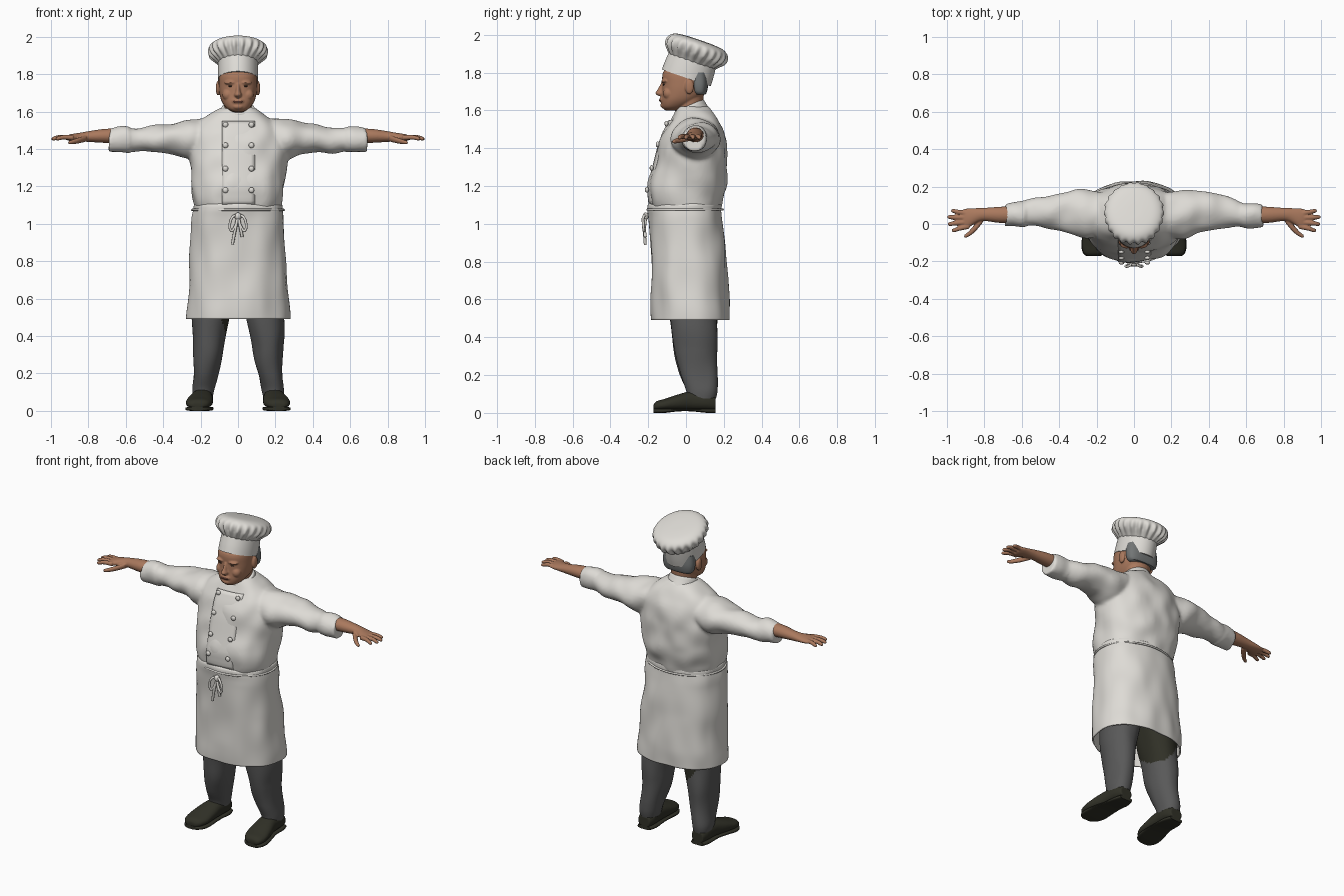
import bpy, bmesh, math
from mathutils import Matrix, Vector, noise

if "Cube" in bpy.data.objects:
    bpy.data.objects.remove(bpy.data.objects["Cube"])


def material(name, r, g, b):
    m = bpy.data.materials.new(name)
    m.use_nodes = True
    m.diffuse_color = (r, g, b, 1)
    bsdf = next(n for n in m.node_tree.nodes if n.type == "BSDF_PRINCIPLED")
    bsdf.inputs["Base Color"].default_value = (r, g, b, 1)
    bsdf.inputs["Roughness"].default_value = 0.8
    return m


white = material("white cloth", 0.73, 0.71, 0.67)
skin = material("skin", 0.4, 0.19, 0.11)
lip = material("lip", 0.27, 0.1, 0.07)
gray = material("gray trouser cloth", 0.1, 0.1, 0.1)
leather = material("dark olive leather", 0.03, 0.03, 0.02)
hair_gray = material("gray hair", 0.17, 0.18, 0.18)
eye_dark = material("dark eye", 0.05, 0.03, 0.02)


def spline(rows, n):
    """Catmull-Rom rows between the given rows."""
    out, last = [], len(rows) - 1
    for i in range(last):
        p = [rows[min(max(i + k, 0), last)] for k in (-1, 0, 1, 2)]
        for s in range(n):
            t = s / n
            out.append([b + 0.5 * t * (c - a + t * (2*a - 5*b + 4*c - d + t * (3*(b - c) + d - a)))
                        for a, b, c, d in zip(*p)])
    return out + [rows[-1]]


def loft(bm, rows, axis=2, power=2.0, n=4, segs=48, side=1, wave=None, open_start=False):
    """Rows are (position on axis, low and high of first cross axis, low and high of second)."""
    rings = []
    others = [k for k in range(3) if k != axis]
    for t, alo, ahi, blo, bhi in spline(rows, n):
        ring = []
        for k in range(segs):
            ang = math.tau * k / segs
            c, s = math.cos(ang), math.sin(ang)
            f = wave(ang, t) if wave else 1
            co = [0, 0, 0]
            co[axis] = t
            co[others[0]] = (alo + ahi) / 2 + f * (ahi - alo) / 2 * math.copysign(abs(c) ** (2 / power), c)
            co[others[1]] = (blo + bhi) / 2 + f * (bhi - blo) / 2 * math.copysign(abs(s) ** (2 / power), s)
            co[0] *= side
            ring.append(bm.verts.new(co))
        rings.append(ring)
    for a, b in zip(rings, rings[1:]):
        for k in range(segs):
            j = (k + 1) % segs
            bm.faces.new((a[k], a[j], b[j], b[k]))
    if not open_start:
        bm.faces.new(rings[0])
    bm.faces.new(rings[-1])


def ball(bm, center, scale):
    bmesh.ops.create_uvsphere(bm, u_segments=20, v_segments=12, radius=1,
                              matrix=Matrix.Translation(center) @ Matrix.Diagonal((*scale, 1)))


def sym(rows):
    """Rows (z, half width, y low, y high) centred on x."""
    return [(z, -w, w, lo, hi) for z, w, lo, hi in rows]


def wrinkle(bm, amount, freq):
    bm.normal_update()
    for v in bm.verts:
        q = Vector(a * b for a, b in zip(v.co, freq))
        v.co += v.normal * noise.noise(q) * amount


def finish(name, bm, mats, voxel=0, smooth=0, angle=50):
    bmesh.ops.recalc_face_normals(bm, faces=bm.faces)
    mesh = bpy.data.meshes.new(name)
    bm.to_mesh(mesh)
    bm.free()
    for m in mats:
        mesh.materials.append(m)
    mesh.shade_smooth()
    obj = bpy.data.objects.new(name, mesh)
    bpy.context.collection.objects.link(obj)
    if voxel:
        r = obj.modifiers.new("fuse", "REMESH")
        r.mode, r.voxel_size, r.use_smooth_shade = "VOXEL", voxel, True
        s = obj.modifiers.new("soften", "SMOOTH")
        s.factor, s.iterations = 0.5, smooth
    else:
        mesh.set_sharp_from_angle(angle=math.radians(angle))
    return obj


# Jacket: torso and sleeves fused
torso = [(1.05, .225, -.175, .17), (1.12, .24, -.195, .19), (1.2, .25, -.2, .215), (1.3, .257, -.172, .217),
         (1.4, .265, -.147, .212), (1.48, .255, -.12, .2), (1.54, .21, -.09, .175),
         (1.585, .15, -.065, .15), (1.62, .09, -.045, .12)]
sleeve = [(.1, -.06, .15, 1.37, 1.575), (.26, -.075, .185, 1.345, 1.562), (.36, -.045, .175, 1.375, 1.538),
          (.48, -.02, .15, 1.382, 1.517), (.58, -.012, .122, 1.385, 1.51)]
cuff = [(.58, -.017, .12, 1.378, 1.517), (.635, -.017, .116, 1.378, 1.519), (.69, -.013, .108, 1.384, 1.514)]
bm = bmesh.new()
loft(bm, sym(torso), power=2.3, n=6, segs=72)
for s in (-1, 1):
    loft(bm, sleeve, axis=0, n=8, side=s)
    loft(bm, cuff, axis=0, side=s)
wrinkle(bm, .014, (11, 9, 8))
finish("jacket", bm, [white], .01, 3)


def chest_y(x, z):
    """Front surface of the torso."""
    for p, q in zip(torso, torso[1:]):
        if p[0] <= z <= q[0]:
            t = (z - p[0]) / (q[0] - p[0])
            w, lo, hi = (a + (b - a) * t for a, b in zip(p[1:], q[1:]))
            return (lo + hi) / 2 - (hi - lo) / 2 * (1 - (abs(x) / w) ** 2.3) ** (1 / 2.3)


# Overlapping front panel, standing proud at its outer edge
bm = bmesh.new()
grid = [[bm.verts.new((x, chest_y(x, z) - .011 + .014 * i / 8, z))
         for i in range(9) for x in [-.085 + .022 * i]] for z in [1.1 + .0225 * j for j in range(21)]]
for a, b in zip(grid, grid[1:]):
    for i in range(8):
        bm.faces.new((a[i], a[i + 1], b[i + 1], b[i]))
panel = finish("front_panel", bm, [white])
panel.modifiers.new("cloth", "SOLIDIFY").thickness = .008

# Buttons in two columns
bm = bmesh.new()
for z in (1.18, 1.295, 1.42, 1.53):
    for x in (-.067, .072):
        ball(bm, (x, chest_y(x, z) - .013, z), (.015, .01, .015))
finish("buttons", bm, [white])

# Stand collar, tipped forward
bm = bmesh.new()
loft(bm, sym([(-.05, .1, -.1, .1), (0, .093, -.09, .09), (.03, .088, -.085, .085), (.036, .078, -.075, .075)]))
bm.transform(Matrix.Translation((0, .028, 1.593)) @ Matrix.Rotation(math.radians(24), 4, "X"))
finish("collar", bm, [white])

# Apron, open below
bm = bmesh.new()
loft(bm, sym([(.492, .274, -.178, .23), (.6, .27, -.181, .228), (.8, .258, -.186, .215), (.95, .25, -.191, .197),
              (1.03, .245, -.195, .19), (1.075, .238, -.2, .186), (1.1, .235, -.197, .184), (1.11, .22, -.185, .17)]),
     power=2.35, n=8, segs=96, open_start=True)
wrinkle(bm, .013, (9, 9, 5))
apron = finish("apron", bm, [white])
apron.modifiers.new("cloth", "SOLIDIFY").thickness = .008


def cord(name, points, radius, mat, cyclic=False):
    c = bpy.data.curves.new(name, "CURVE")
    c.dimensions, c.bevel_depth, c.bevel_resolution, c.use_fill_caps = "3D", radius, 3, True
    sp = c.splines.new("NURBS")
    sp.points.add(len(points) - 1)
    for p, q in zip(sp.points, points):
        p.co = (*q, 1)
    sp.order_u, sp.use_endpoint_u, sp.use_cyclic_u = 3, not cyclic, cyclic
    c.materials.append(mat)
    bpy.context.collection.objects.link(bpy.data.objects.new(name, c))


# Apron tie: waist cord, bow and tails
cord("waist_tie", [(.246 * math.cos(a), -.005 + .2 * math.sin(a), 1.075)
                   for a in [math.tau * k / 32 for k in range(32)]], .006, white, True)
for s, name in ((-1, "right"), (1, "left")):
    cord(name + "_bow_loop", [(0, -.205, 1.045), (.03 * s, -.23, 1.05), (.05 * s, -.225, .98),
                              (.025 * s, -.222, .95), (0, -.215, 1.03)], .007, white)
    cord(name + "_tail", [(0, -.21, 1.04), (.012 * s, -.225, .99), (.026 * s - .004, -.215, .91 + .02 * s)], .008, white)
bm = bmesh.new()
ball(bm, (0, -.213, 1.04), (.018, .015, .02))
finish("bow_knot", bm, [white])

# Trousers and shoes
leg = [(.075, .135, .24, .01, .155), (.12, .125, .245, .002, .163), (.2, .108, .24, -.03, .165),
       (.32, .082, .24, -.062, .166), (.48, .05, .245, -.082, .165), (.7, .01, .235, -.1, .17), (.95, 0, .21, -.12, .15)]
upper = [(-.172, .185, .25, .015, .045), (-.155, .157, .27, .012, .062), (-.11, .137, .279, .012, .075),
         (-.04, .133, .268, .012, .098), (.03, .135, .25, .012, .115), (.11, .135, .243, .012, .11), (.157, .15, .23, .012, .085)]
for s, name in ((-1, "right"), (1, "left")):
    bm = bmesh.new()
    loft(bm, leg, power=2.2, n=12, segs=64, side=s)
    wrinkle(bm, .008, (10, 10, 6))
    for f in bm.faces:  # dark patch on the inside of the right thigh
        x, y, z = f.calc_center_median()
        if s < 0 and z > .3 + (-.05 - x) * 1.3 + (.165 - y) * .6:
            f.material_index = 1
    finish(name + "_trouser_leg", bm, [gray, leather])
    bm = bmesh.new()
    loft(bm, upper, axis=1, power=2.3, n=5, side=s)
    finish(name + "_shoe", bm, [leather], .006, 2)
    bm = bmesh.new()
    loft(bm, [(y, a - .003, b + .003, 0 if y > .04 or y < -.04 else .008, .022) for y, a, b, c, d in upper],
         axis=1, power=3.5, n=3, side=s)
    finish(name + "_sole", bm, [leather], angle=35)

# Forearms and hands
forearm = [(.64, .005, .095, 1.43, 1.51), (.72, .006, .092, 1.433, 1.507), (.8, .016, .086, 1.438, 1.495),
           (.84, .008, .085, 1.44, 1.488), (.89, -.022, .083, 1.442, 1.48), (.915, -.018, .078, 1.447, 1.473)]
fingers = [(.978, .056, .07), (.998, .034, .037), (.996, .01, 0), (.975, -.012, -.034)]
for s, name in ((-1, "right"), (1, "left")):
    bm = bmesh.new()
    loft(bm, forearm, axis=0, side=s, segs=32)
    for tip, y0, y1 in fingers:
        rows = [(x, y - r, y + r, z - r, z + r) for x, y, z, r in
                ((.88, y0, 1.461, .014), (tip - .045, (y0 + y1) / 2, 1.463, .0125),
                 (tip - .012, y1, 1.456, .011), (tip, y1, 1.454, .006))]
        loft(bm, rows, axis=0, side=s, segs=16)
    loft(bm, [(.81, .005, .05, 1.44, 1.475), (.85, -.042, 0, 1.43, 1.462),
              (.885, -.068, -.04, 1.425, 1.45), (.908, -.076, -.058, 1.426, 1.442)], axis=0, side=s, segs=20)
    finish(name + "_hand", bm, [skin], .0045, 3)

# Head, neck, nose, brows, cheeks and ears
bm = bmesh.new()
loft(bm, sym([(1.54, .078, -.04, .1), (1.6, .072, -.055, .092), (1.7, .08, -.04, .095)]))
loft(bm, sym([(1.6, .03, -.11, -.03), (1.617, .06, -.126, 0), (1.65, .085, -.131, .06), (1.69, .098, -.127, .098),
              (1.74, .103, -.125, .112), (1.8, .1, -.122, .11), (1.85, .08, -.08, .09)]), power=2.3)
loft(bm, sym([(1.75, .01, -.13, -.09), (1.71, .014, -.151, -.09), (1.69, .021, -.163, -.09), (1.677, .016, -.148, -.09)]), segs=20)
ball(bm, (0, -.118, 1.627), (.03, .018, .016))
ball(bm, (0, -.123, 1.656), (.034, .018, .017))
for s in (-1, 1):
    ball(bm, (.04 * s, -.11, 1.755), (.034, .021, .011))
    ball(bm, (.054 * s, -.092, 1.69), (.03, .03, .032))
    ball(bm, (.107 * s, .018, 1.725), (.012, .024, .039))
finish("head", bm, [skin], .0045, 3)

# Hair behind the ears
bm = bmesh.new()
loft(bm, sym([(1.685, .088, .045, .104), (1.7, .1, .03, .111), (1.74, .106, .02, .117), (1.8, .1, .02, .112)]), power=2.6)
finish("hair", bm, [hair_gray])

# Eyes and mouth
bm = bmesh.new()
for s in (-1, 1):
    ball(bm, (.039 * s, -.117, 1.736), (.014, .006, .004))
finish("eyes", bm, [eye_dark])
bm = bmesh.new()
ball(bm, (0, -.138, 1.653), (.026, .006, .005))
finish("mouth", bm, [lip])


# Hat: band and pleated crown, tipped back
def pleats(ang, h):
    depth = .055 * max(0, 1 - abs(h - .135) / .06)
    return 1 + depth * math.cos(22 * ang) + depth * .4 * math.sin(5 * ang)


tilt = Matrix.Translation((0, 0, 1.772)) @ Matrix.Rotation(math.radians(-19), 4, "X")
for name, rows, wave in (
        ("hat_band", [(0, .108, -.135, .138), (.04, .108, -.134, .137), (.08, .107, -.131, .134), (.115, .105, -.128, .13)], None),
        ("hat_crown", [(.085, .1, -.122, .124), (.105, .118, -.14, .142), (.135, .146, -.16, .165), (.165, .157, -.165, .174),
                       (.19, .148, -.152, .163), (.206, .115, -.12, .13), (.212, .06, -.06, .07), (.213, .01, -.01, .01)], pleats)):
    bm = bmesh.new()
    loft(bm, sym(rows), n=5, segs=176, wave=wave)
    bm.transform(tilt)
    finish(name, bm, [white], angle=70)
